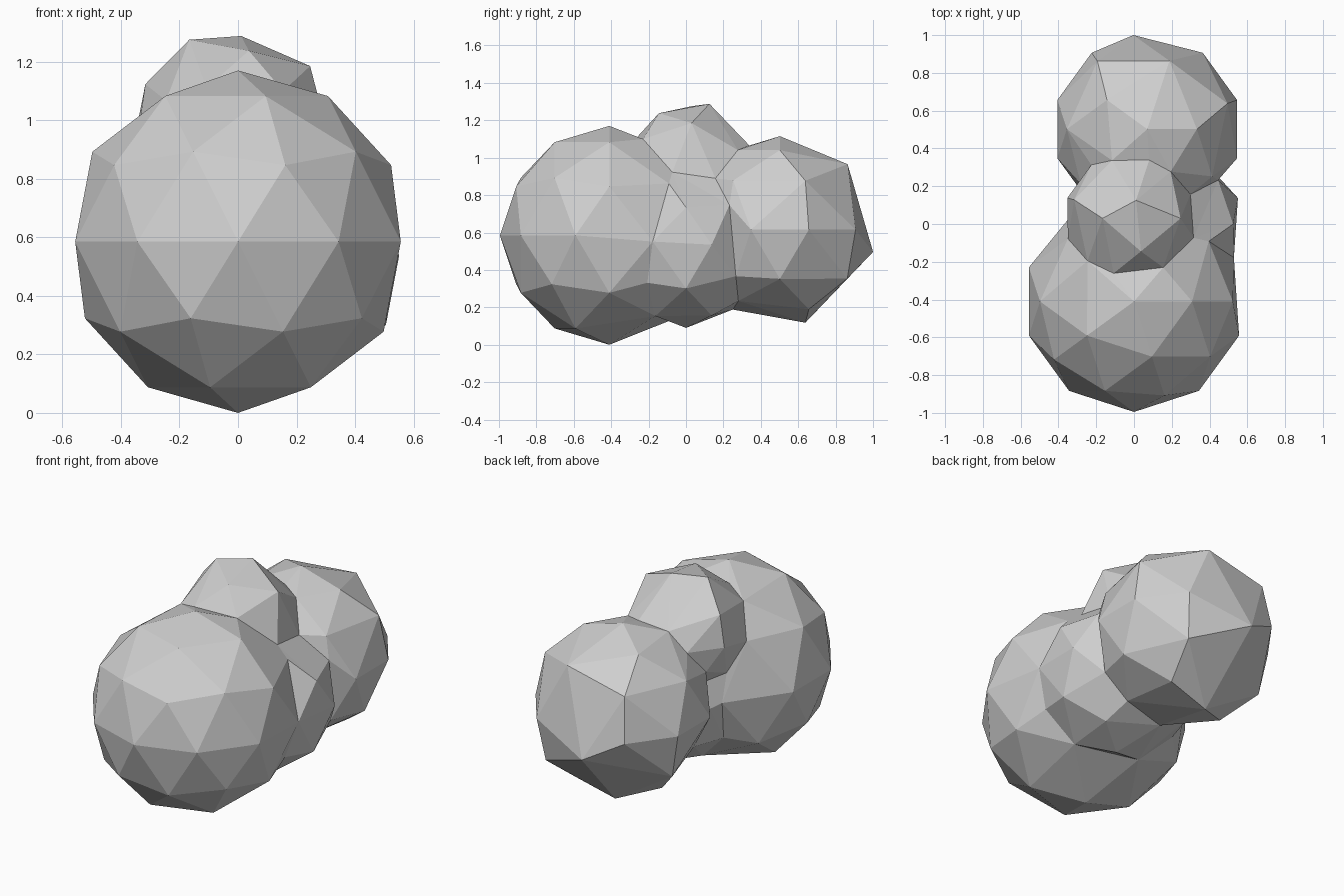
import bpy

if "Cube" in bpy.data.objects:
    bpy.data.objects.remove(bpy.data.objects["Cube"])

# One flat stone colour
grey = bpy.data.materials.new("stone_grey")
grey.diffuse_color = (0.62, 0.62, 0.62, 1)
grey.use_nodes = True
grey.node_tree.nodes["Principled BSDF"].inputs["Base Color"].default_value = grey.diffuse_color

# name, centre, radius of each faceted lump
lumps = [
    ("front_boulder", (0.0, -0.41, 0.585), 0.585),
    ("back_boulder", (0.07, 0.502, 0.615), 0.5),
    ("top_boulder", (-0.02, 0.03, 0.94), 0.35),
    ("side_boulder", (0.127, 0.0, 0.535), 0.445),
]


def lump(name, centre, radius):
    """Plain faceted ball."""
    bpy.ops.mesh.primitive_ico_sphere_add(subdivisions=2, radius=radius, location=centre)
    ob = bpy.context.object
    ob.name = name
    ob.data.materials.append(grey)
    return ob


# Fuse the lumps into one rock
balls = [lump(*args) for args in lumps]
rock = balls[0]
rock.name = "rock_cluster"
bpy.context.view_layer.objects.active = rock
for other in balls[1:]:
    mod = rock.modifiers.new("fuse", 'BOOLEAN')
    mod.operation = 'UNION'
    mod.solver = 'EXACT'
    mod.object = other
    bpy.ops.object.modifier_apply(modifier=mod.name)
    bpy.data.objects.remove(other)

# Collapse edges for chunky facets
dec = rock.modifiers.new("chunky_facets", 'DECIMATE')
dec.ratio = 0.4
bpy.ops.object.modifier_apply(modifier=dec.name)
